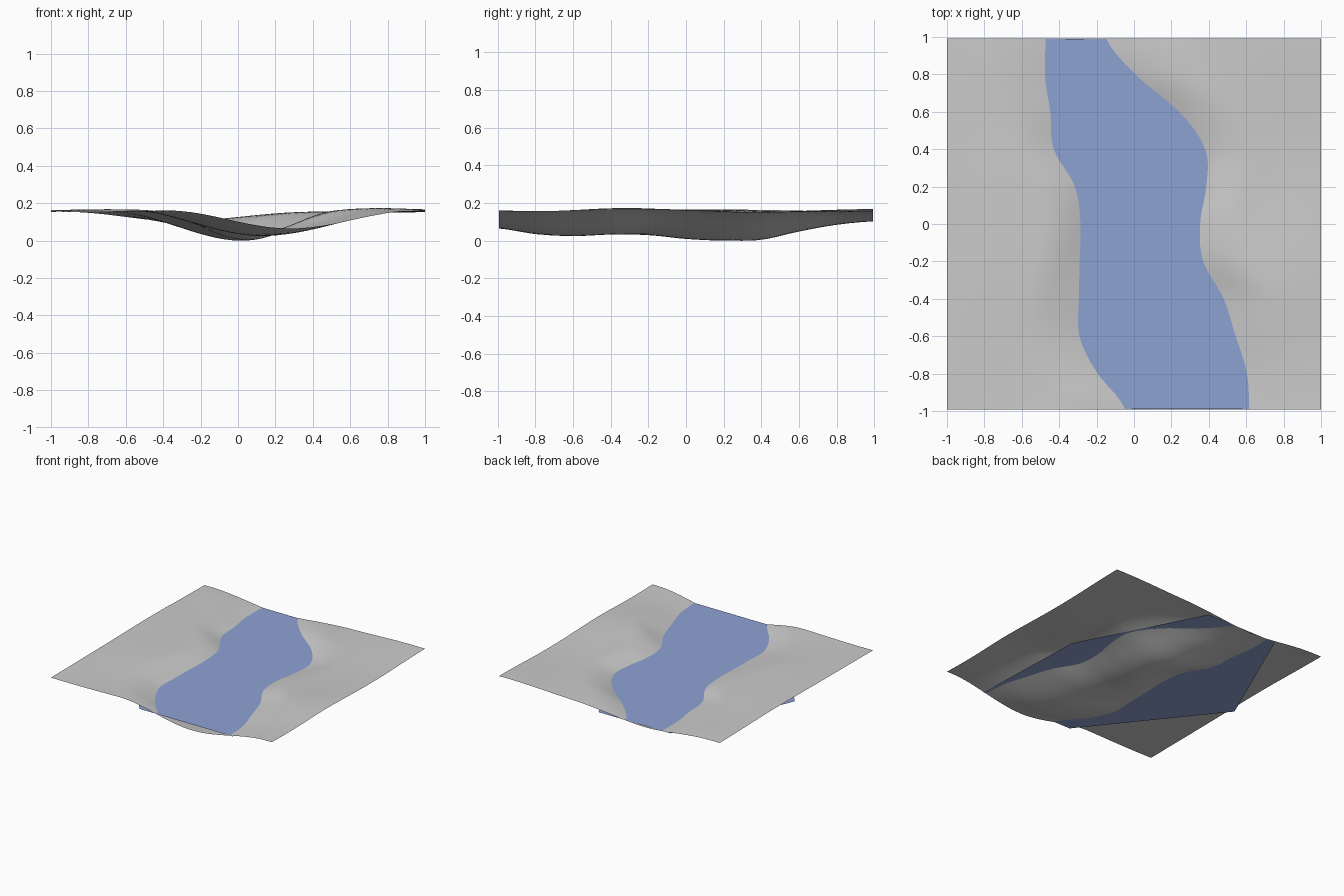
import bpy, bmesh
from math import sin, exp

if "Cube" in bpy.data.objects:
    bpy.data.objects.remove(bpy.data.objects["Cube"])

WATER = 0.112

# River survey every so often along y: (y, left shore, right shore, bed height)
RIVER = [
    (-1.0, -0.05, 0.61, 0.065), (-0.8, -0.20, 0.60, 0.035), (-0.6, -0.29, 0.55, 0.025),
    (-0.4, -0.29, 0.49, 0.033), (-0.2, -0.285, 0.37, 0.030), (0.0, -0.28, 0.355, 0.010),
    (0.2, -0.31, 0.39, 0.001), (0.4, -0.42, 0.385, 0.005), (0.6, -0.44, 0.25, 0.048),
    (0.8, -0.48, 0.01, 0.084), (1.0, -0.485, -0.15, 0.103)]


def survey(y):
    """Smoothly interpolated river shores and bed at y."""
    u = min(max((y + 1) / 0.2, 0), 9.9999)
    i, t = int(u), u - int(u)
    p = [RIVER[min(max(i + k, 0), 10)] for k in (-1, 0, 1, 2)]
    return [0.5 * (2 * b + (c - a) * t + (2 * a - 5 * b + 4 * c - d) * t ** 2
                   + (3 * b - a - 3 * c + d) * t ** 3)
            for a, b, c, d in list(zip(*p))[1:]]


def smooth(t):
    t = min(max(t, 0), 1)
    return t * t * (3 - 2 * t)


def inverse_smooth(s):
    lo, hi = 0.0, 1.0
    for _ in range(25):
        m = (lo + hi) / 2
        lo, hi = (m, hi) if smooth(m) < s else (lo, m)
    return lo


def plateau(x, y):
    """Gently rolling land beside the river."""
    z = 0.159 + 0.006 * sin(4.3 * x + 1.0) * sin(5.2 * y - 0.6) + 0.004 * sin(3.1 * y + 5 * x)
    z += 0.010 * exp(-((x + 0.65) ** 2 + (y - 0.3) ** 2) / 0.08)
    z += 0.010 * exp(-((x - 0.8) ** 2 + (y + 0.35) ** 2) / 0.08)
    return z


def height(x, y):
    left, right, bed = survey(y)
    centre = (left + right) / 2
    shore = (right - left) / 2
    width = shore / inverse_smooth((WATER - bed) / (0.16 - bed))
    return bed + (plateau(x, y) - bed) * smooth(abs(x - centre) / width)


def add_object(name, bm):
    mesh = bpy.data.meshes.new(name)
    bm.to_mesh(mesh)
    bm.free()
    obj = bpy.data.objects.new(name, mesh)
    bpy.context.collection.objects.link(obj)
    return obj


# Ground sheet with carved river bed
bm = bmesh.new()
bmesh.ops.create_grid(bm, x_segments=48, y_segments=48, size=1)
for v in bm.verts:
    v.co.z = height(v.co.x, v.co.y)
    v.co.y *= 0.993
low = min(v.co.z for v in bm.verts)
for v in bm.verts:
    v.co.z -= low
    
for f in bm.faces:
    f.smooth = True
add_object("ground", bm)

# Flat water sheet
bm = bmesh.new()
outline = [(-0.2, -0.99), (0.645, -0.99), (0.61, 0), (0.1, 0.99), (-0.55, 0.99), (-0.985, 0)]
bm.faces.new([bm.verts.new((x, y, WATER - low)) for x, y in outline])
water = add_object("water", bm)
blue = bpy.data.materials.new("water_blue")
blue.diffuse_color = (0.27, 0.36, 0.65, 1)
blue.use_nodes = True
blue.node_tree.nodes["Principled BSDF"].inputs["Base Color"].default_value = blue.diffuse_color
water.data.materials.append(blue)
